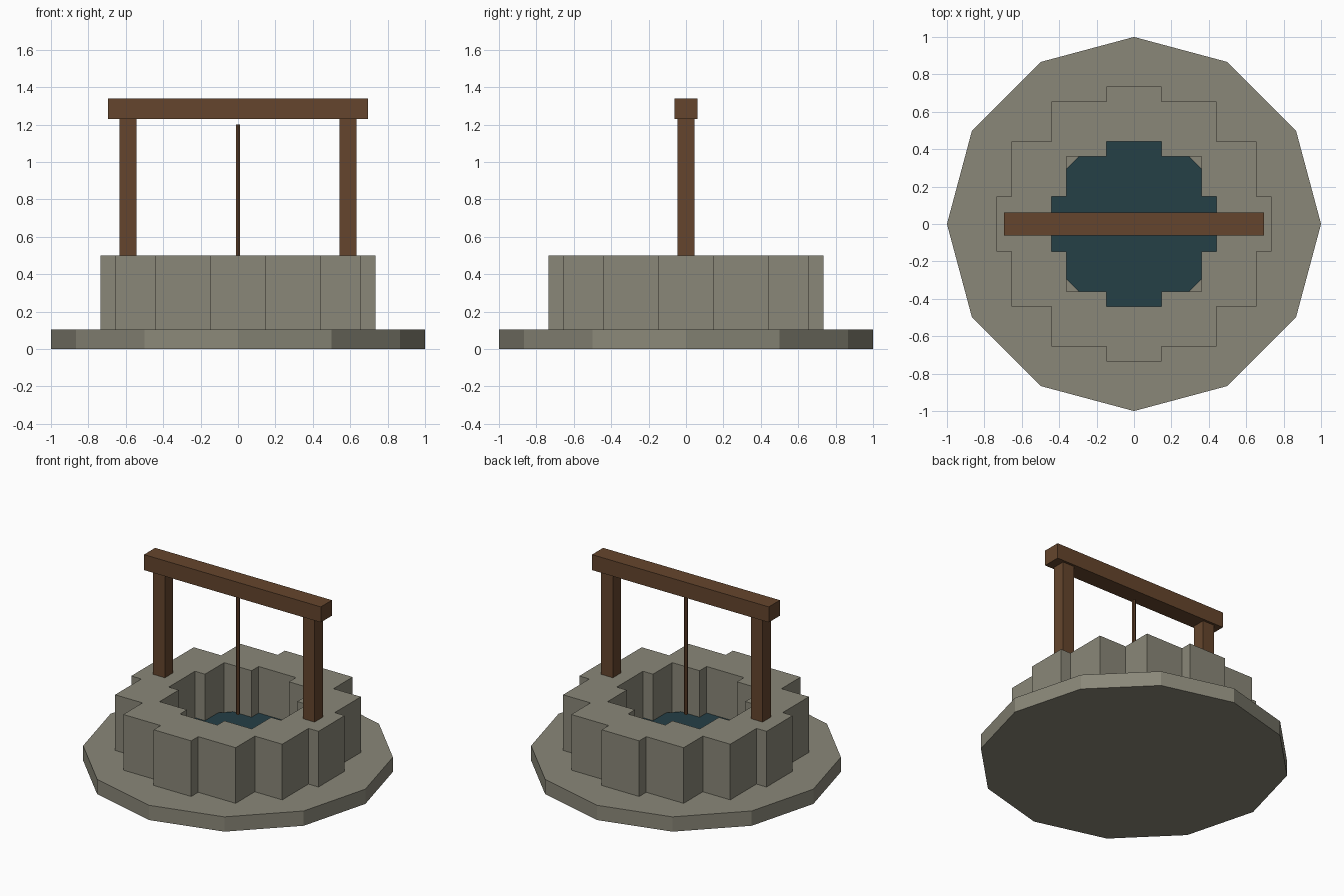
import bpy
from math import sin, cos, pi

if "Cube" in bpy.data.objects:
    bpy.data.objects.remove(bpy.data.objects["Cube"])


def material(name, rgb):
    mat = bpy.data.materials.new(name)
    mat.diffuse_color = (*rgb, 1.0)
    mat.use_nodes = True
    mat.node_tree.nodes["Principled BSDF"].inputs["Base Color"].default_value = mat.diffuse_color
    return mat


STONE = material("stone", (0.255, 0.245, 0.190))
WOOD = material("wood", (0.130, 0.060, 0.026))
WATER = material("water", (0.018, 0.050, 0.062))


def finish(name, mat):
    obj = bpy.context.object
    obj.name = name
    obj.data.materials.append(mat)
    return obj


def box(name, centre, size, mat):
    bpy.ops.mesh.primitive_cube_add(size=1, location=centre)
    obj = finish(name, mat)
    obj.scale = size
    bpy.ops.object.transform_apply(location=False, rotation=False, scale=True)
    return obj


def prism(name, sides, radius, z0, z1, mat):
    bpy.ops.mesh.primitive_cylinder_add(
        vertices=sides, radius=radius, depth=z1 - z0, location=(0, 0, (z0 + z1) / 2))
    return finish(name, mat)


# Twelve-sided stone slab and the water resting on it
prism("base_slab", 12, 1.0, 0.0, 0.105, STONE)
prism("water", 12, 0.48, 0.105, 0.17, WATER)

# Ring wall of twelve axis-aligned blocks
RING, BLOCK = 0.588, 0.294
for i in range(12):
    a = i * pi / 6
    box(f"wall_block_{i + 1}", (RING * cos(a), RING * sin(a), 0.302),
        (BLOCK, BLOCK, 0.396), STONE)

# Wooden frame: two posts and a cross beam
for side, label in ((-1, "left"), (1, "right")):
    box(f"{label}_post", (side * RING, 0, 0.865), (0.092, 0.092, 0.73), WOOD)
box("cross_beam", (0, 0, 1.285), (1.388, 0.125, 0.11), WOOD)

# Thin rope hanging over the water
prism("rope", 6, 0.0125, 0.37, 1.2, WOOD)
